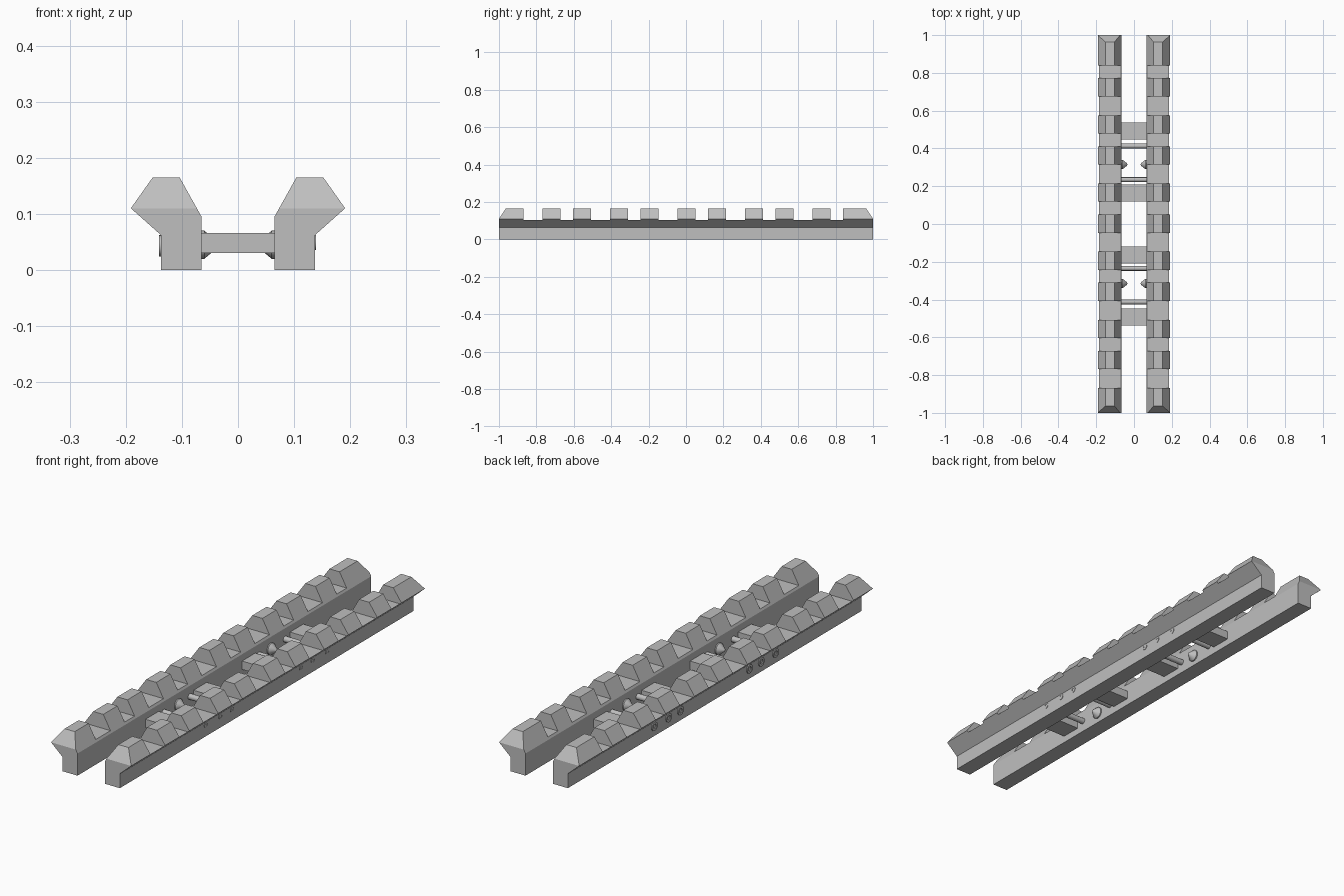
import bpy, bmesh
from mathutils import Matrix, Vector
from math import pi

cube = bpy.data.objects.get("Cube")
if cube:
    bpy.data.objects.remove(cube)

grey = bpy.data.materials.new("grey metal")
grey.use_nodes = True
colour = (0.52, 0.52, 0.52, 1)
grey.diffuse_color = colour
grey.node_tree.nodes["Principled BSDF"].inputs["Base Color"].default_value = colour


def add_object(name, bm, smooth=False):
    bmesh.ops.recalc_face_normals(bm, faces=bm.faces)
    mesh = bpy.data.meshes.new(name)
    bm.to_mesh(mesh)
    bm.free()
    mesh.materials.append(grey)
    ob = bpy.data.objects.new(name, mesh)
    bpy.context.collection.objects.link(ob)
    if smooth:
        bpy.ops.object.select_all(action="DESELECT")
        ob.select_set(True)
        bpy.context.view_layer.objects.active = ob
        bpy.ops.object.shade_smooth_by_angle()
    return ob


def turned(name, profile, y, z, side=1, segments=20):
    """Spin a list of (x, radius) points around an axis along x."""
    bm = bmesh.new()
    pts = [bm.verts.new((side * x, r, 0)) for x, r in profile]
    edges = [bm.edges.new(p) for p in zip(pts, pts[1:])]
    bmesh.ops.spin(bm, geom=pts + edges, cent=(0, 0, 0), axis=(1, 0, 0),
                   angle=2 * pi, steps=segments, use_duplicate=False)
    bmesh.ops.remove_doubles(bm, verts=bm.verts, dist=0.0002)
    bmesh.ops.translate(bm, verts=bm.verts, vec=(0, y, z))
    return add_object(name, bm, True)


def box(name, x0, x1, y0, y1, z0, z1):
    bm = bmesh.new()
    bmesh.ops.create_cube(bm, size=1)
    bmesh.ops.scale(bm, verts=bm.verts, vec=(x1 - x0, y1 - y0, z1 - z0))
    bmesh.ops.translate(bm, verts=bm.verts,
                        vec=((x0 + x1) / 2, (y0 + y1) / 2, (z0 + z1) / 2))
    return add_object(name, bm)


# Slot edges along the rail, alternating narrow and wide gaps
TOOTH, NARROW, WIDE, FLOOR = 0.0965, 0.068, 0.1, 0.104
segments = []
y, top_end = 0.84, 1.0
for i in range(10):
    gap = WIDE if i % 2 else NARROW
    segments += [(top_end, y, True), (y, y - gap, False)]
    top_end = y - gap
    y = top_end - TOOTH
segments.append((top_end, -1.0, True))

# Rail cross-section
OUTLINE = [(0.065, 0), (0.137, 0), (0.137, 0.062), (0.191, 0.11),
           (0.152, 0.165), (0.104, 0.165), (0.065, 0.095)]


def cut(bm, point, normal):
    """Slice away everything beyond a plane and close the opening."""
    geom = bm.verts[:] + bm.edges[:] + bm.faces[:]
    res = bmesh.ops.bisect_plane(bm, geom=geom, plane_co=point,
                                 plane_no=normal, clear_outer=True)
    rim = [e for e in res["geom_cut"] if isinstance(e, bmesh.types.BMEdge)]
    bmesh.ops.holes_fill(bm, edges=rim, sides=0)


def rail(name, side):
    whole = bmesh.new()
    for start, end, tooth in segments:
        bm = bmesh.new()
        face = bm.faces.new([bm.verts.new((side * x, start, z)) for x, z in OUTLINE])
        ext = bmesh.ops.extrude_face_region(bm, geom=[face], use_keep_orig=True)
        moved = [v for v in ext["geom"] if isinstance(v, bmesh.types.BMVert)]
        bmesh.ops.translate(bm, verts=moved, vec=(0, end - start, 0))
        if not tooth:
            cut(bm, (0, 0, FLOOR), (0, 0, 1))
        # Sloped rail ends
        if start == 1.0:
            cut(bm, (0, 1, 0.11), Vector((0, 0.055, 0.037)))
        if end == -1.0:
            cut(bm, (0, -1, 0.11), Vector((0, -0.055, 0.037)))
        bmesh.ops.recalc_face_normals(bm, faces=bm.faces)
        part = bpy.data.meshes.new("part")
        bm.to_mesh(part)
        bm.free()
        whole.from_mesh(part)
        bpy.data.meshes.remove(part)
    add_object(name, whole)


rail("left_rail", 1)
rail("right_rail", -1)

# Cross plates, rods, pointed screws and their outer ends, at both mounts
for half, label in ((1, "back"), (-1, "front")):
    for inner, outer, where in ((0.12, 0.21, "inner"), (0.447, 0.537, "outer")):
        a, b = sorted((half * inner, half * outer))
        box(f"{label}_{where}_cross_plate", -0.066, 0.066, a, b, 0.03, 0.066)
    for ry, where in ((0.235, "inner"), (0.413, "outer")):
        turned(f"{label}_{where}_rod",
               [(-0.1, 0), (-0.1, 0.0125), (0.1, 0.0125), (0.1, 0)], half * ry, 0.049)
    for side, name in ((1, "left"), (-1, "right")):
        turned(f"{label}_{name}_pointed_screw",
               [(0.07, 0), (0.07, 0.025), (0.06, 0.025), (0.037, 0.006), (0.034, 0)],
               half * 0.315, 0.045, side)
        radius, z, reach = (0.013, 0.049, 0.139) if side > 0 else (0.019, 0.043, 0.141)
        for k, py in enumerate((0.235, 0.315, 0.413)):
            hole = radius * 0.5
            ring = [(0.12, 0), (0.12, radius), (reach, radius),
                    (reach, hole), (0.1375, hole), (0.1375, 0)]
            turned(f"{label}_{name}_bolt_end_{k + 1}", ring, half * py, z, side)
